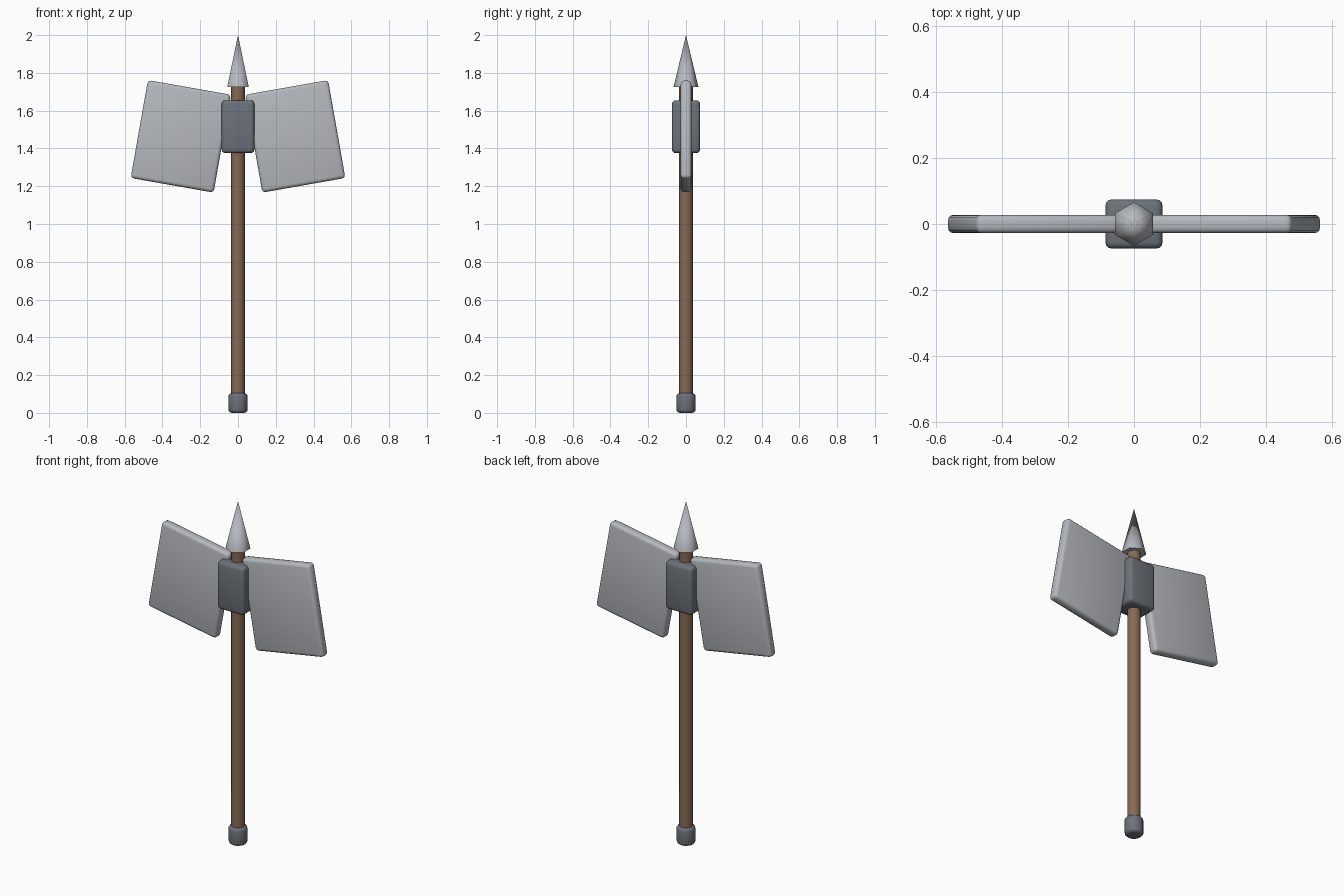
import bpy
from math import radians

if "Cube" in bpy.data.objects:
    bpy.data.objects.remove(bpy.data.objects["Cube"], do_unlink=True)


def material(name, rgb):
    m = bpy.data.materials.new(name)
    m.use_nodes = True
    m.diffuse_color = (*rgb, 1)
    m.node_tree.nodes["Principled BSDF"].inputs["Base Color"].default_value = (*rgb, 1)
    return m


steel = material("light steel", (0.46, 0.48, 0.51))
iron = material("dark iron", (0.15, 0.17, 0.195))
wood = material("brown wood", (0.24, 0.145, 0.085))


def finish(name, mat, bevel=0, angle=65):
    """Name and colour the active part, round its edges and shade it."""
    ob = bpy.context.object
    ob.name = name
    ob.data.materials.append(mat)
    if bevel:
        mod = ob.modifiers.new("rounded edges", "BEVEL")
        mod.width = bevel
        mod.segments = 3
        mod.limit_method = "ANGLE"
        mod.angle_limit = radians(60)
        bpy.ops.object.modifier_apply(modifier=mod.name)
    bpy.ops.object.shade_smooth_by_angle(angle=radians(angle))
    return ob


def box(name, mat, size, location, bevel, tilt=0):
    bpy.ops.mesh.primitive_cube_add(size=1, location=location)
    ob = bpy.context.object
    ob.scale = size
    bpy.ops.object.transform_apply(location=False, rotation=False, scale=True)
    ob.rotation_euler.y = tilt
    return finish(name, mat, bevel)


def rod(name, mat, radius, bottom, top, sides, bevel=0):
    bpy.ops.mesh.primitive_cylinder_add(
        vertices=sides, radius=radius, depth=top - bottom,
        location=(0, 0, (bottom + top) / 2))
    return finish(name, mat, bevel)


# Shaft and butt cap
rod("handle", wood, 0.036, 0.05, 1.75, 12)
rod("pommel", iron, 0.051, 0, 0.105, 12, 0.018)

# Head block and the two tilted blades
box("head_block", iron, (0.174, 0.15, 0.28), (0, 0, 1.515), 0.02)
for side, label in ((1, "left"), (-1, "right")):
    box(label + "_blade", steel, (0.446, 0.056, 0.526),
        (side * 0.303, 0, 1.464), 0.018, -side * radians(10))

# Six-sided top spike
bpy.ops.mesh.primitive_cone_add(vertices=6, radius1=0.066, radius2=0,
                                depth=0.275, location=(0, 0, 1.8625))
finish("spike", steel)
